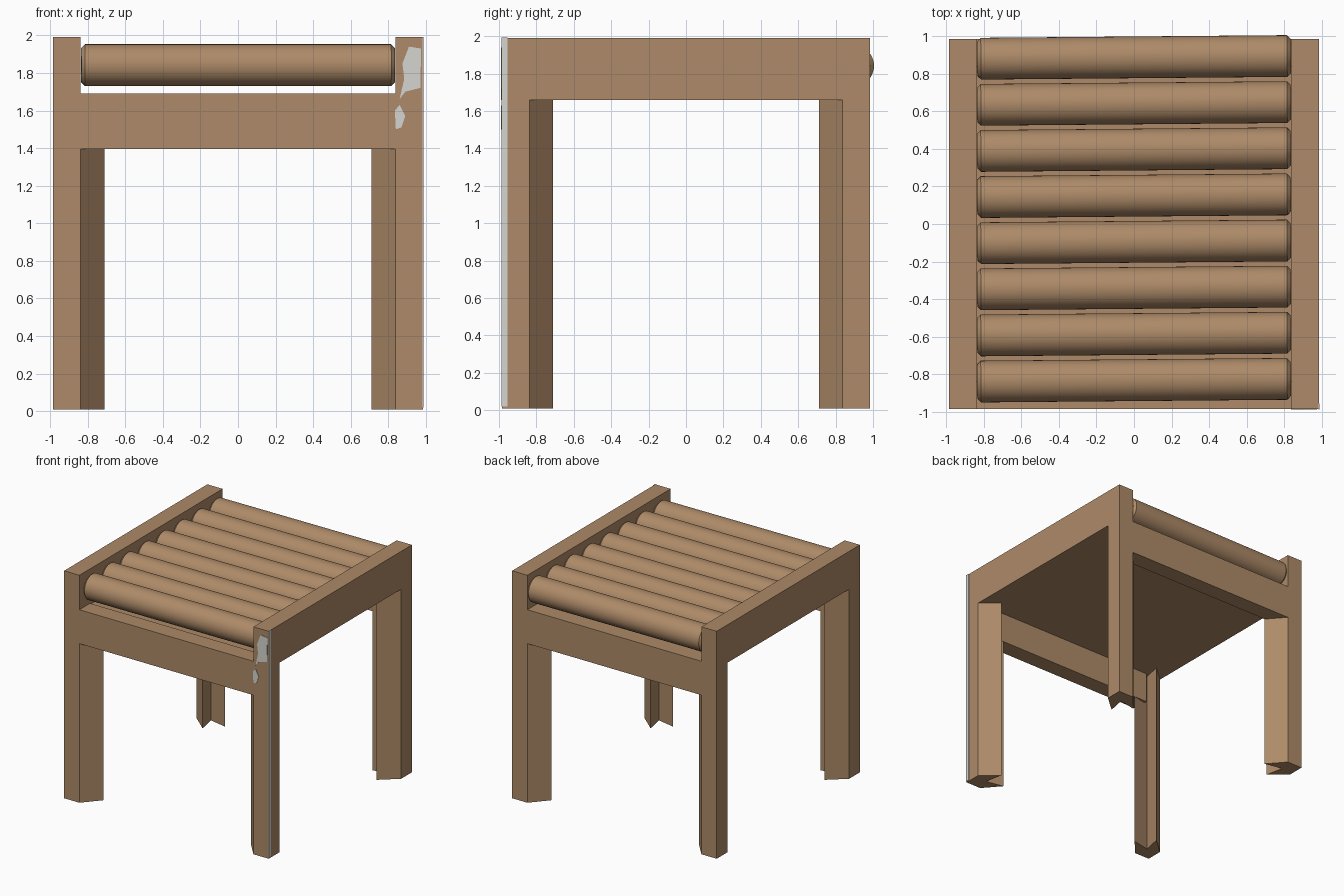
import bpy, bmesh, math

if "Cube" in bpy.data.objects:
    bpy.data.objects.remove(bpy.data.objects["Cube"])


def material(name, rgb):
    m = bpy.data.materials.new(name)
    m.diffuse_color = (*rgb, 1)
    m.use_nodes = True
    m.node_tree.nodes["Principled BSDF"].inputs["Base Color"].default_value = m.diffuse_color
    return m


WOOD = material("warm wood", (0.42, 0.255, 0.138))
GREY = material("pale grey", (0.66, 0.66, 0.63))


def finish(name, bm, mat):
    bmesh.ops.recalc_face_normals(bm, faces=bm.faces)
    me = bpy.data.meshes.new(name)
    bm.to_mesh(me)
    bm.free()
    me.materials.append(mat)
    ob = bpy.data.objects.new(name, me)
    bpy.context.collection.objects.link(ob)
    return ob


def box(name, lo, hi, mat=WOOD):
    bm = bmesh.new()
    bmesh.ops.create_cube(bm, size=1)
    for v in bm.verts:
        v.co = [l + (c + 0.5) * (h - l) for c, l, h in zip(v.co, lo, hi)]
    return finish(name, bm, mat)


def prism(name, points, direction, mat=WOOD):
    bm = bmesh.new()
    face = bm.faces.new([bm.verts.new(p) for p in points])
    new = bmesh.ops.extrude_face_region(bm, geom=[face])["geom"]
    bmesh.ops.translate(bm, vec=direction,
                        verts=[g for g in new if isinstance(g, bmesh.types.BMVert)])
    return finish(name, bm, mat)


# Legs: corner posts with angled wings and a notch on the inner side
O, W, I, N = 0.985, 0.838, 0.71, 0.87
profile = [(O, O), (W, O), (I, W), (N, N), (W, I), (O, W)]
for sy, end in ((-1, "front"), (1, "back")):
    for sx, side in ((-1, "left"), (1, "right")):
        prism(f"{end}_{side}_leg", [(sx * x, sy * y, 0.01) for x, y in profile],
              (0, 0, 1.655))

# Side rails, standing higher than the rollers
for sx, side in ((-1, "left"), (1, "right")):
    xs = sorted((sx * W, sx * O))
    box(f"{side}_rail", (xs[0], -O, 1.66), (xs[1], O, 1.99))

# Front and back rails, set lower and filling the space between the posts
for sy, end in ((-1, "front"), (1, "back")):
    ys = sorted((sy * W, sy * O))
    box(f"{end}_rail", (-W, ys[0], 1.395), (W, ys[1], 1.69))

# Board under the rollers
box("under_board", (-W, -W, 1.66), (W, W, 1.68))

# Row of seat rollers with chamfered ends, very slightly skewed
for i in range(8):
    bm = bmesh.new()
    bmesh.ops.create_cone(bm, cap_ends=True, segments=40, radius1=0.111,
                          radius2=0.111, depth=1.67)
    rims = [e for e in bm.edges if abs(e.verts[0].co.z - e.verts[1].co.z) < 0.01]
    bmesh.ops.bevel(bm, geom=rims, offset=0.02, segments=1, affect='EDGES')
    roller = finish(f"roller_{i + 1}", bm, WOOD)
    roller.rotation_euler = (0, math.pi / 2, math.radians(0.5))
    roller.location = (0, 0.887 - i * 0.2455, 1.842)
    bpy.ops.object.select_all(action='DESELECT')
    roller.select_set(True)
    bpy.context.view_layer.objects.active = roller
    bpy.ops.object.shade_smooth_by_angle(angle=math.radians(30))

# Grey worn edge and patches on the front right post
box("worn_edge", (O - 0.002, -O - 0.002, 0.02), (O + 0.003, -0.955, 1.992), GREY)
upper = [(0.86, 1.66), (0.89, 1.70), (0.97, 1.72), (0.975, 1.93), (0.91, 1.94),
         (0.875, 1.85), (0.885, 1.77)]
lower = [(0.84, 1.50), (0.87, 1.51), (0.89, 1.57), (0.86, 1.63), (0.835, 1.60)]
for name, shape in (("upper_worn_patch", upper), ("lower_worn_patch", lower)):
    prism(name, [(x, -O - 0.003, z) for x, z in shape], (0, 0.005, 0), GREY)
